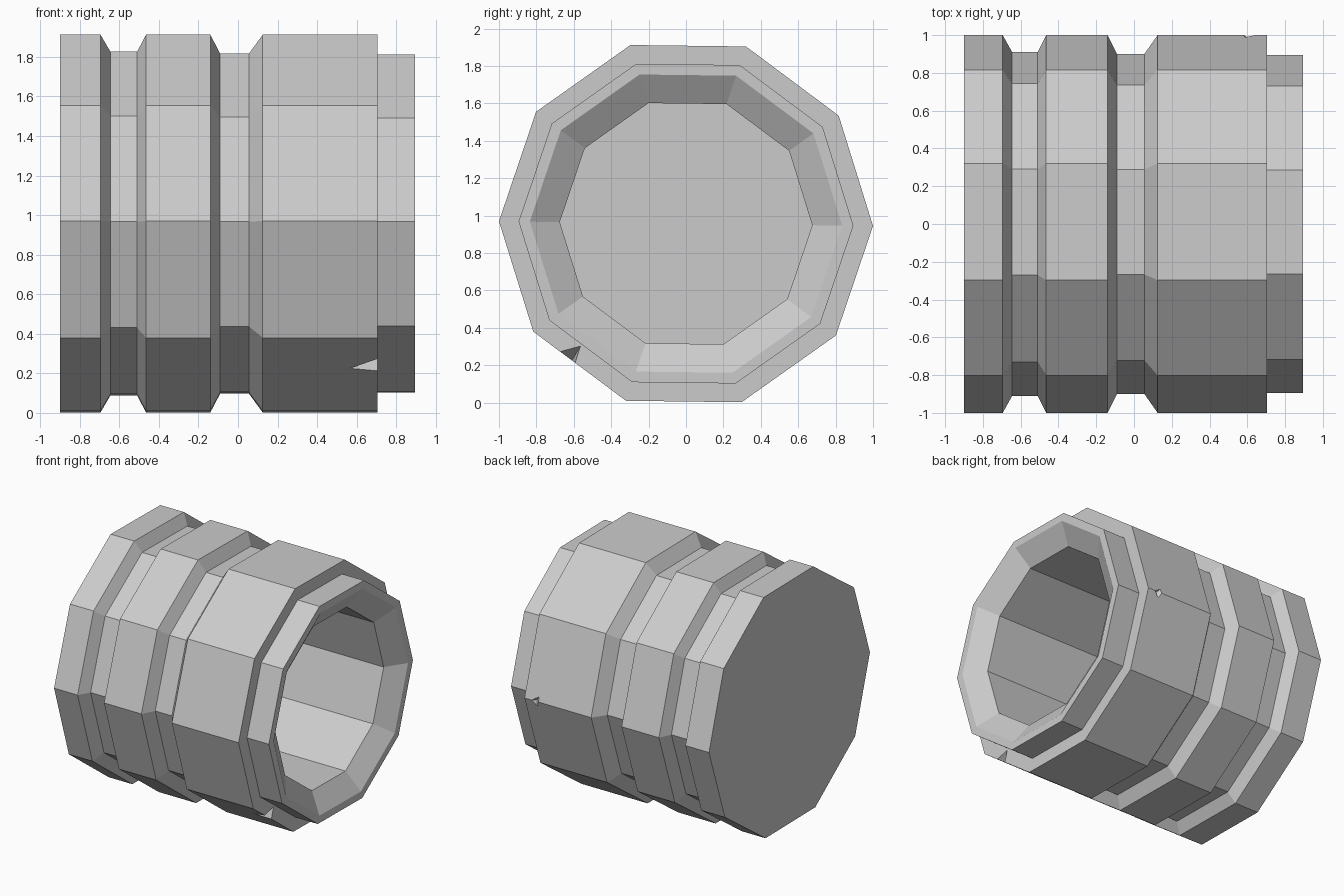
import bpy, bmesh, math
from mathutils import Vector

if "Cube" in bpy.data.objects:
    bpy.data.objects.remove(bpy.data.objects["Cube"], do_unlink=True)

SIDES = 10
CENTRE_Z = 0.957
TILT = -0.0125

grey = bpy.data.materials.new("plain grey")
grey.use_nodes = True
grey.diffuse_color = (0.6, 0.6, 0.6, 1)
grey.node_tree.nodes["Principled BSDF"].inputs["Base Color"].default_value = (0.6, 0.6, 0.6, 1)


def make_object(name, bm):
    bmesh.ops.recalc_face_normals(bm, faces=bm.faces)
    mesh = bpy.data.meshes.new(name)
    bm.to_mesh(mesh)
    bm.free()
    mesh.materials.append(grey)
    obj = bpy.data.objects.new(name, mesh)
    bpy.context.collection.objects.link(obj)
    return obj


def lathe_x(name, profile):
    """Sweep an (x, radius) profile around the long axis, capping both ends."""
    bm = bmesh.new()
    rings = []
    for x, r in profile:
        ring = []
        for i in range(SIDES):
            a = math.tau * i / SIDES + TILT
            ring.append(bm.verts.new((x, r * math.cos(a), CENTRE_Z + r * math.sin(a))))
        rings.append(ring)
    for a, b in zip(rings, rings[1:]):
        for i in range(SIDES):
            j = (i + 1) % SIDES
            bm.faces.new((a[i], a[j], b[j], b[i]))
    bm.faces.new(rings[0])
    bm.faces.new(rings[-1])
    return make_object(name, bm)


def chip(target, name, points):
    """Knock a small splinter out of the target with a hidden wedge."""
    bm = bmesh.new()
    for p in points:
        bm.verts.new(Vector(p))
    bmesh.ops.convex_hull(bm, input=bm.verts)
    cutter = make_object(name, bm)
    cutter.hide_render = True
    cutter.hide_viewport = True
    cutter.display_type = 'WIRE'
    cut = target.modifiers.new(name, 'BOOLEAN')
    cut.operation = 'DIFFERENCE'
    cut.solver = 'EXACT'
    cut.object = cutter


# Hollow grooved body: outside from closed end to collar, then the bore
barrel = lathe_x("grooved_barrel", [
    (-0.90, 1.0), (-0.695, 1.0),
    (-0.645, 0.91), (-0.51, 0.91),       # end groove
    (-0.465, 1.0), (-0.14, 1.0),
    (-0.09, 0.90), (0.055, 0.90),        # middle groove
    (0.125, 1.0), (0.705, 1.0),
    (0.705, 0.895), (0.895, 0.895),      # open collar
    (0.895, 0.835), (0.795, 0.675),      # bevelled mouth
    (-0.85, 0.675),                      # bore floor
])

# Chipped lower edge and nicked back edge
chip(barrel, "lower_chip_cutter", [
    (0.72, -0.56, 0.31), (0.72, -0.742, 0.261), (0.72, -0.602, 0.177), (0.50, -0.63, 0.19)])
chip(barrel, "back_nick_cutter", [
    (0.62, 0.965, 0.94), (0.53, 1.03, 1.05), (0.66, 1.03, 0.95), (0.57, 1.03, 0.83)])
